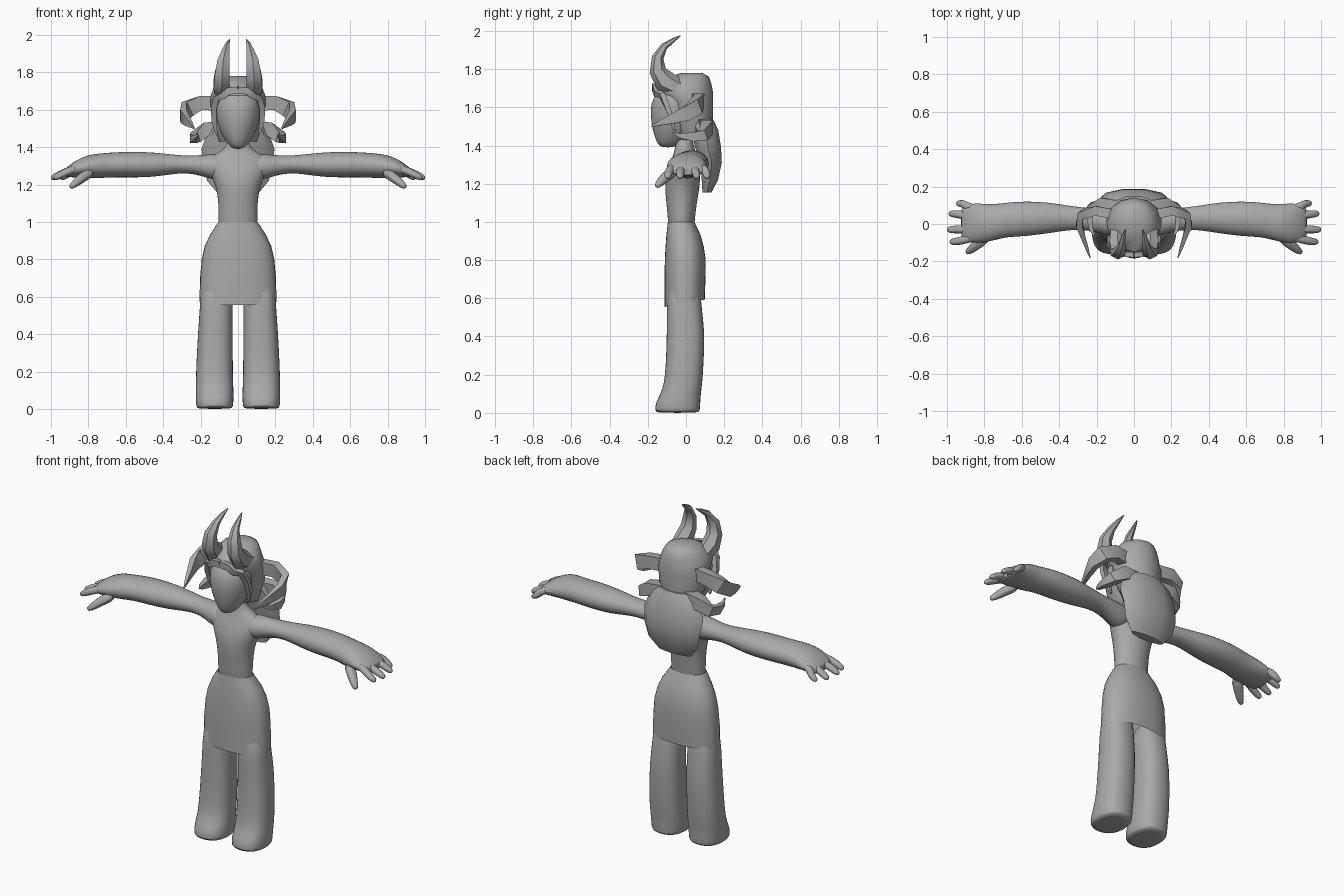
import bpy, bmesh, math
from mathutils import Vector

grey = bpy.data.materials.new("plain_grey")
grey.diffuse_color = (0.4, 0.4, 0.4, 1)


def skin(name, loops, caps=True, mirror=False, subsurf=0, angle=40):
    """Bridge equal-sized loops of points into one part."""
    bm = bmesh.new()
    rows = [[bm.verts.new(p) for p in loop] for loop in loops]
    n = len(rows[0])
    for a, b in zip(rows, rows[1:]):
        for i in range(n):
            j = (i + 1) % n
            bm.faces.new((a[i], a[j], b[j], b[i]))
    if caps:
        bm.faces.new(rows[0][::-1])
        bm.faces.new(rows[-1])
    bmesh.ops.recalc_face_normals(bm, faces=bm.faces)
    me = bpy.data.meshes.new(name)
    bm.to_mesh(me)
    bm.free()
    me.materials.append(grey)
    ob = bpy.data.objects.new(name, me)
    bpy.context.collection.objects.link(ob)
    bpy.ops.object.select_all(action='DESELECT')
    ob.select_set(True)
    bpy.context.view_layer.objects.active = ob
    bpy.ops.object.shade_smooth_by_angle(angle=math.radians(angle))
    if mirror:
        ob.modifiers.new("mirror", 'MIRROR').use_clip = False
    if subsurf:
        ob.modifiers.new("smooth", 'SUBSURF').levels = subsurf
        ob.modifiers["smooth"].render_levels = subsurf
    return ob


def oval(n, power=2.0, phase=0.0):
    """Unit (super)ellipse points."""
    pts = []
    for i in range(n):
        t = math.tau * (i + phase) / n
        c, s = math.cos(t), math.sin(t)
        pts.append((math.copysign(abs(c) ** (2 / power), c),
                    math.copysign(abs(s) ** (2 / power), s)))
    return pts


def loft(name, rings, axis='z', n=16, power=2.0, **kw):
    """Rings: position on axis, two centre coordinates, two radii."""
    loops = []
    for t, a, b, ra, rb in rings:
        flat = [(a + ra * c, b + rb * s) for c, s in oval(n, power)]
        loops.append([(p, q, t) if axis == 'z' else (t, p, q) for p, q in flat])
    return skin(name, loops, **kw)


def tube(name, path, side, n=4, **kw):
    """Path: x, y, z, half width along side, half thickness."""
    pts = [Vector(p[:3]) for p in path]
    loops = []
    for i, p in enumerate(path):
        t = (pts[min(i + 1, len(pts) - 1)] - pts[max(i - 1, 0)]).normalized()
        s = Vector(side)
        u = (s - t * s.dot(t)).normalized()
        v = t.cross(u)
        k = 1.2 if n == 4 else 1.0
        loops.append([pts[i] + u * p[3] * c * k + v * p[4] * d * k
                      for c, d in oval(n, 2, 0.5)])
    return skin(name, loops, **kw)


# Legs with rounded feet
loft("leg", [(0, .125, -.045, .092, .11), (.01, .125, -.045, .1, .12),
             (.05, .125, -.043, .103, .12), (.1, .125, -.028, .103, .107),
             (.15, .126, -.015, .101, .102), (.25, .125, -.007, .099, .1),
             (.42, .121, 0, .094, .102), (.55, .117, -.01, .088, .092),
             (.7, .11, -.01, .085, .085)], power=2.4, mirror=True, subsurf=1)

# Skirt, its hem rising towards the back
skirt = loft("skirt", [(.575, 0, -.007, .206, .105), (.7, 0, -.005, .203, .107),
                       (.8, 0, -.004, .194, .107), (.87, 0, -.007, .178, .1),
                       (.93, 0, -.013, .15, .09), (.98, 0, -.022, .118, .075),
                       (1.0, 0, -.025, .104, .07)], n=32, power=2.3, caps=False)
for v in skirt.data.vertices:
    if v.co.z < .6:
        v.co.z += .18 * v.co.y

# Torso and neck
loft("torso", [(.93, 0, -.02, .1, .065), (1.0, 0, -.025, .106, .07),
               (1.1, 0, -.023, .105, .08), (1.18, 0, -.02, .116, .093),
               (1.25, 0, -.014, .145, .09), (1.3, 0, -.01, .165, .077),
               (1.345, 0, -.005, .155, .065), (1.375, 0, -.005, .1, .055),
               (1.4, 0, -.01, .062, .048), (1.47, 0, -.01, .052, .045)],
     n=20, subsurf=1)

# Arms ending in a palm
loft("arm", [(.06, 0, 1.295, .07, .07), (.13, .005, 1.293, .072, .072),
             (.2, .02, 1.303, .064, .055), (.28, .03, 1.308, .06, .046),
             (.36, .033, 1.308, .068, .055), (.46, .033, 1.306, .085, .068),
             (.58, .028, 1.307, .096, .071), (.68, .023, 1.305, .094, .067),
             (.74, .01, 1.3, .097, .068), (.81, .003, 1.296, .108, .062),
             (.87, .005, 1.283, .108, .045), (.91, .005, 1.268, .095, .03),
             (.925, .005, 1.262, .08, .02)], axis='x', mirror=True, subsurf=1)

# Fingers and thumb
for i, (y0, y1, tip) in enumerate([(.082, .11, .95), (.035, .055, .99),
                                   (-.025, -.03, 1.0), (-.07, -.095, .985)]):
    tube("finger_%d" % (i + 1),
         [(.85, y0, 1.288, .024, .022), (.9, (y0 + y1) / 2, 1.275, .025, .024),
          (tip - .035, y1, 1.25, .023, .021), (tip - .008, y1, 1.235, .018, .016),
          (tip, y1, 1.232, .008, .007)], (0, 1, 0), n=8, mirror=True, subsurf=1)
tube("thumb", [(.78, -.06, 1.27, .035, .03), (.83, -.1, 1.24, .033, .03),
               (.865, -.132, 1.21, .025, .024), (.89, -.15, 1.19, .018, .017),
               (.897, -.155, 1.185, .007, .007)], (0, 1, 0), n=8, mirror=True,
     subsurf=1)

# Head with a narrow chin
loft("head", [(1.39, 0, -.095, .022, .03), (1.405, 0, -.09, .045, .058),
              (1.44, 0, -.075, .073, .088), (1.49, 0, -.06, .1, .118),
              (1.55, 0, -.055, .118, .132), (1.62, 0, -.055, .122, .132),
              (1.68, 0, -.045, .11, .11), (1.71, 0, -.04, .07, .07)],
     n=20, subsurf=1)

# Hair: cap, back panel and forehead rim
loft("hair_cap", [(1.43, 0, .05, .1, .09), (1.52, 0, .032, .132, .11),
                  (1.63, 0, .024, .148, .118), (1.675, 0, -.005, .146, .147),
                  (1.72, 0, -.008, .13, .142), (1.76, 0, .02, .1, .1),
                  (1.78, 0, .03, .055, .055)], n=12, angle=50)
loft("hair_back", [(1.53, 0, .08, .13, .07), (1.48, 0, .1, .165, .072),
                   (1.39, 0, .115, .195, .072), (1.31, 0, .135, .185, .055),
                   (1.22, 0, .125, .165, .045), (1.155, 0, .11, .11, .025)],
     n=10, angle=35)
tube("hair_rim", [(0, -.165, 1.705, .016, .022), (.05, -.162, 1.7, .016, .022),
                  (.08, -.155, 1.675, .016, .02), (.112, -.125, 1.665, .016, .02),
                  (.13, -.1, 1.61, .016, .018), (.128, -.075, 1.54, .014, .016),
                  (.115, -.06, 1.47, .006, .006)], (0, 1, 0), mirror=True)

# Curled side locks
tube("upper_lock", [(.1, .05, 1.635, .045, .03), (.2, .07, 1.635, .045, .03),
                    (.27, .055, 1.605, .05, .026), (.292, 0, 1.565, .045, .02),
                    (.272, -.07, 1.54, .03, .015), (.252, -.13, 1.52, .017, .01),
                    (.235, -.18, 1.5, .003, .003)], (0, 0, 1), mirror=True)
tube("lower_lock", [(.08, .09, 1.5, .045, .04), (.17, .11, 1.495, .045, .035),
                    (.225, .09, 1.455, .035, .026), (.24, .04, 1.445, .028, .02),
                    (.228, -.03, 1.452, .014, .012), (.21, -.07, 1.465, .003, .003)],
     (0, 0, 1), mirror=True)

# Horns sweeping up and back
tube("horn", [(.085, -.04, 1.7, .045, .05), (.088, -.11, 1.735, .05, .06),
              (.085, -.148, 1.79, .045, .044), (.078, -.148, 1.86, .037, .031),
              (.064, -.115, 1.918, .022, .019), (.055, -.065, 1.953, .012, .011),
              (.046, -.03, 1.975, .003, .003)], (1, 0, 0), n=6, mirror=True)
